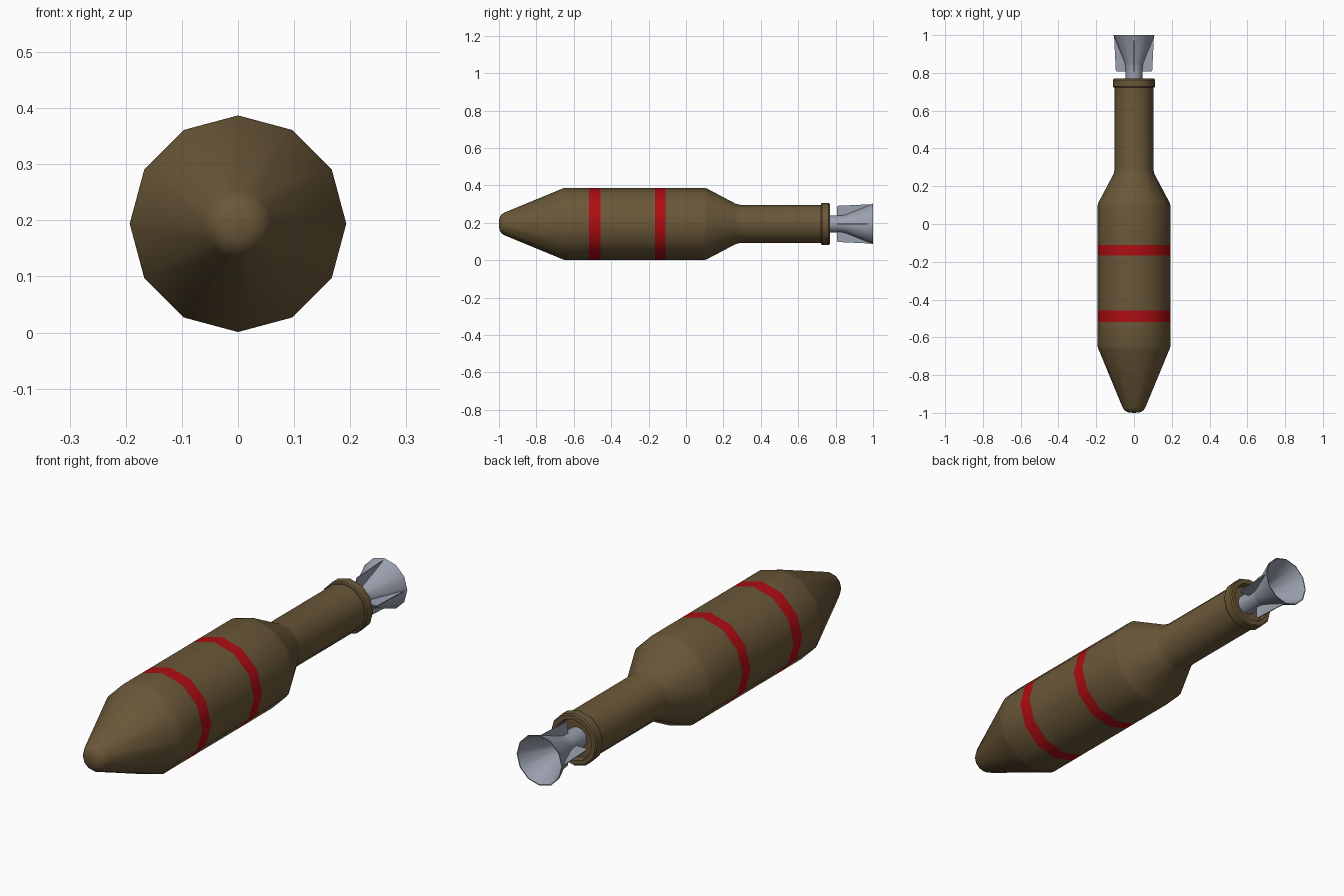
import bpy, bmesh, math

if "Cube" in bpy.data.objects:
    bpy.data.objects.remove(bpy.data.objects["Cube"])

SIDES = 12
AXIS_Z = 0.194


def material(name, rgb):
    m = bpy.data.materials.new(name)
    m.diffuse_color = (*rgb, 1)
    m.use_nodes = True
    m.node_tree.nodes["Principled BSDF"].inputs["Base Color"].default_value = m.diffuse_color
    return m


brown = material("olive brown", (0.145, 0.096, 0.040))
red = material("band red", (0.42, 0.004, 0.006))
grey = material("nozzle grey", (0.33, 0.36, 0.43))


def finish(bm, name, mats, angle):
    bmesh.ops.recalc_face_normals(bm, faces=bm.faces)
    me = bpy.data.meshes.new(name)
    bm.to_mesh(me)
    bm.free()
    ob = bpy.data.objects.new(name, me)
    ob.location.z = AXIS_Z
    bpy.context.collection.objects.link(ob)
    for m in mats:
        me.materials.append(m)
    bpy.ops.object.select_all(action='DESELECT')
    ob.select_set(True)
    bpy.context.view_layer.objects.active = ob
    bpy.ops.object.shade_smooth_by_angle(angle=math.radians(angle))
    return ob


def lathe(name, profile, mats, angle=35, closed=False, bands=()):
    """Spin a (y, radius) profile around the y axis."""
    bm = bmesh.new()
    rings = []
    for y, r in profile:
        if r == 0:
            rings.append([bm.verts.new((0, y, 0))] * SIDES)
        else:
            rings.append([bm.verts.new((r * math.sin(2 * math.pi * i / SIDES), y,
                                        r * math.cos(2 * math.pi * i / SIDES)))
                          for i in range(SIDES)])
    pairs = list(zip(rings, rings[1:]))
    if closed:
        pairs.append((rings[-1], rings[0]))
    for a, b in pairs:
        for i in range(SIDES):
            j = (i + 1) % SIDES
            f = bm.faces.new(list(dict.fromkeys((a[i], a[j], b[j], b[i]))))
            y = f.calc_center_median().y
            f.material_index = int(any(lo < y < hi for lo, hi in bands))
    return finish(bm, name, mats, angle)


# Shell: rounded nose, cylinder with two red bands, neck and rolled rim with recess
bands = [(-0.518, -0.458), (-0.166, -0.110)]
lathe("shell_body", [
    (-1.0, 0), (-0.998, 0.030), (-0.988, 0.049), (-0.970, 0.061),
    (-0.66, 0.189), (-0.648, 0.193),
    *[(y, 0.193) for band in bands for y in band],
    (0.095, 0.193), (0.112, 0.189), (0.265, 0.108), (0.29, 0.102),
    (0.722, 0.102), (0.722, 0.108), (0.727, 0.112), (0.763, 0.112), (0.769, 0.107),
    (0.769, 0.088), (0.74, 0.084), (0.74, 0)],
    [brown, red], bands=bands)

# Exhaust nozzle: straight tube flaring into a thin open bell
lathe("exhaust_nozzle", [
    (0.735, 0.045), (0.83, 0.045), (0.852, 0.049), (1.0, 0.109),
    (1.0, 0.105), (0.855, 0.043), (0.80, 0.037), (0.80, 0), ],
    [grey])

# Four thin fins along the nozzle
outline = [(0.808, 0.040), (0.808, 0.093), (0.815, 0.097), (0.99, 0.105), (0.85, 0.046)]
bm = bmesh.new()
for k in range(4):
    c, s = math.cos(k * math.pi / 2), math.sin(k * math.pi / 2)
    sides = []
    for t in (-0.002, 0.002):
        sides.append([bm.verts.new((r * s + t * c, y, r * c - t * s)) for y, r in outline])
    a, b = sides
    bm.faces.new(a)
    bm.faces.new(b[::-1])
    for i in range(len(a)):
        j = (i + 1) % len(a)
        bm.faces.new((a[i], b[i], b[j], a[j]))
finish(bm, "nozzle_fins", [grey], 30)
